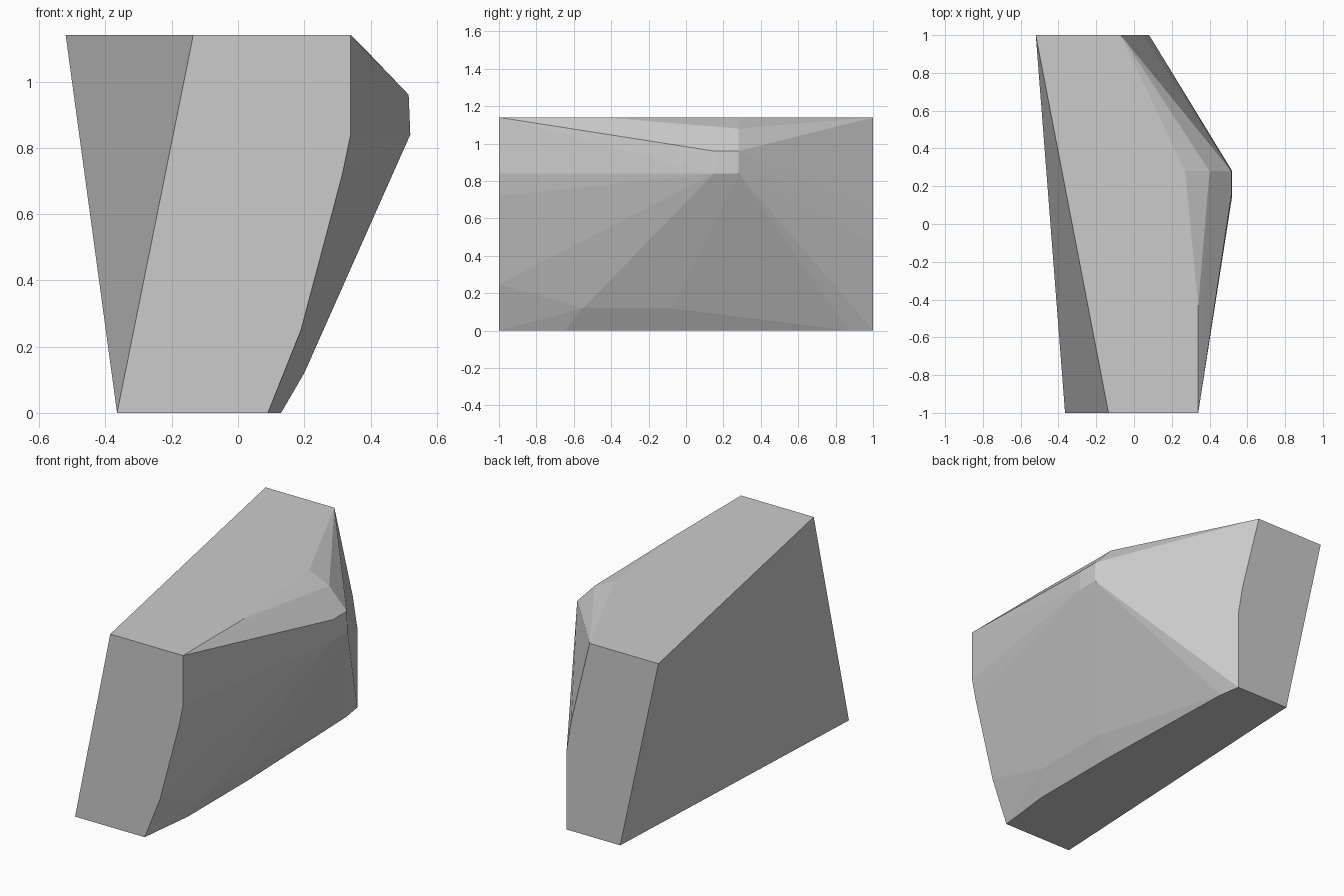
import bpy, bmesh

if "Cube" in bpy.data.objects:
    bpy.data.objects.remove(bpy.data.objects["Cube"])

grey = bpy.data.materials.new("stone grey")
grey.diffuse_color = (0.6, 0.6, 0.6, 1)
grey.use_nodes = True
grey.node_tree.nodes["Principled BSDF"].inputs["Base Color"].default_value = grey.diffuse_color

H = 1.14  # height of the flat top

# Front end outline (x, z) and back end outline (x, z)
front = [(-0.365, 0), (0.09, 0), (0.19, 0.25), (0.315, 0.72),
         (0.34, 0.84), (0.34, H), (-0.135, H)]
back = [(-0.27, 0), (0.08, 0), (0.08, 0.47), (0.05, 0.65),
        (-0.07, H), (-0.52, H)]
points = [(x, -1, z) for x, z in front] + [(x, 1, z) for x, z in back]

# Bulging ridge on the right, with the bevels above and below it
points += [(0.515, 0.15, 0.96), (0.515, 0.28, 0.96),
           (0.52, 0.15, 0.84), (0.52, 0.28, 0.84),
           (0.40, 0.28, 1.08), (0.34, -0.43, H), (0.27, 0.28, H),
           (0.20, -0.55, 0.12), (0.20, -0.08, 0.12),
           (0.13, -0.65, 0), (0.13, -0.08, 0), (0.10, 0.87, 0)]

# Chiselled block: the convex skin around the corner points
bm = bmesh.new()
for p in points:
    bm.verts.new(p)
hull = bmesh.ops.convex_hull(bm, input=bm.verts[:])
loose = [v for v in bm.verts if not v.link_faces]
bmesh.ops.delete(bm, geom=loose, context='VERTS')
bmesh.ops.dissolve_limit(bm, angle_limit=0.01, verts=bm.verts[:], edges=bm.edges[:])
bmesh.ops.recalc_face_normals(bm, faces=bm.faces[:])

mesh = bpy.data.meshes.new("rock_block")
bm.to_mesh(mesh)
bm.free()
mesh.materials.append(grey)
bpy.context.collection.objects.link(bpy.data.objects.new("rock_block", mesh))
